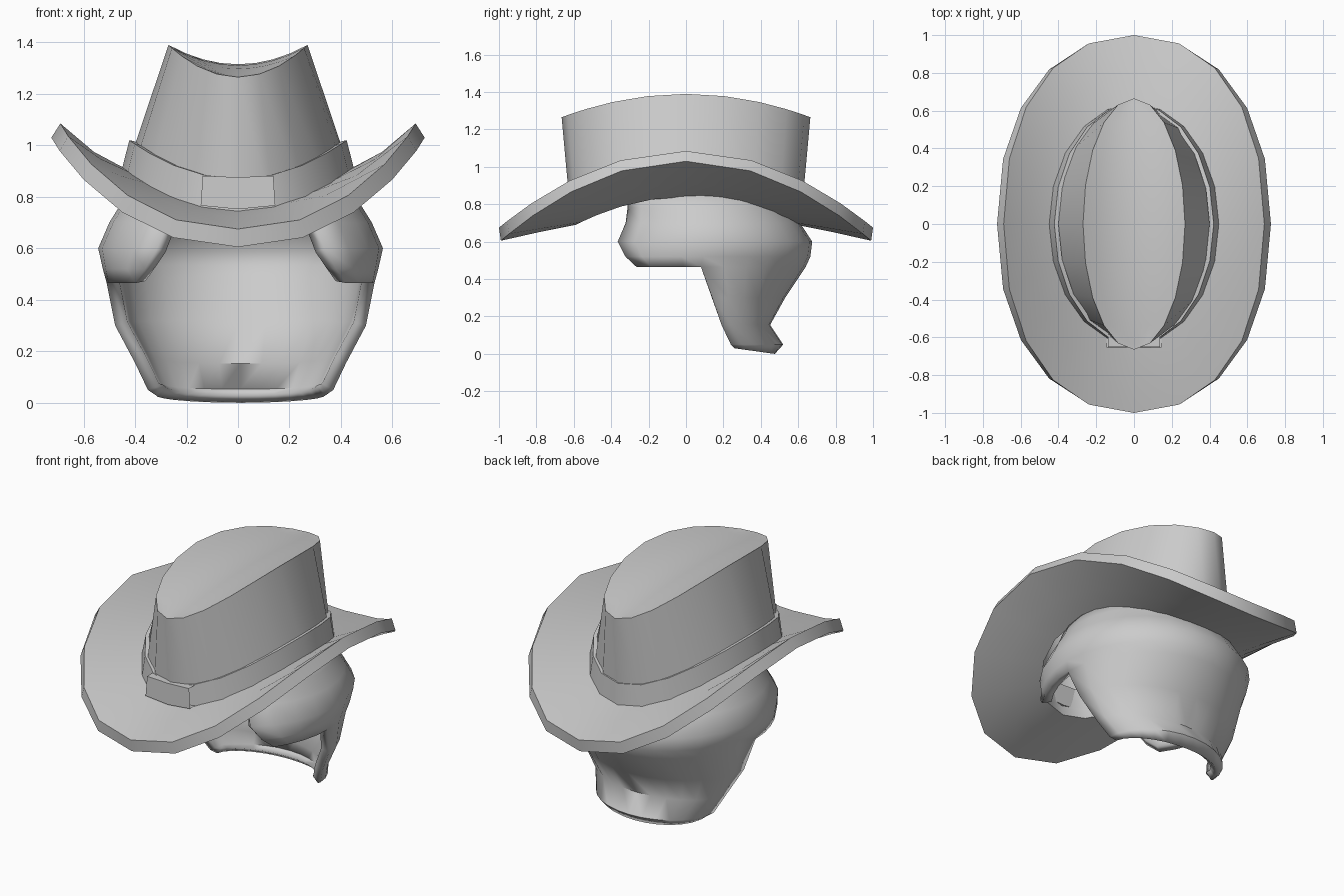
import bpy
import bmesh
from math import sin, cos, pi, radians, copysign

if "Cube" in bpy.data.objects:
    bpy.data.objects.remove(bpy.data.objects["Cube"], do_unlink=True)

GREY = (0.6, 0.6, 0.6, 1)
grey = bpy.data.materials.new("plain grey")
grey.use_nodes = True
grey.diffuse_color = GREY
grey.node_tree.nodes["Principled BSDF"].inputs["Base Color"].default_value = GREY

SEG = 20


def spow(v, p):
    return copysign(abs(v) ** p, v)


def ring(rx, ry, z_side, z_end, power=1.0, start=0.0, stop=2 * pi, count=SEG):
    """Oval whose height sags from the sides (x ends) to the front and back."""
    pts = []
    for i in range(count):
        a = start + (stop - start) * i / SEG
        s = spow(sin(a), power)
        pts.append((rx * spow(cos(a), power), ry * s, z_side + (z_end - z_side) * s * s))
    return pts


def add_rows(bm, rows, wrap_cols=False, wrap_rows=False):
    grid = [[bm.verts.new(p) for p in row] for row in rows]
    n = len(grid[0])
    for r in range(len(grid) - (0 if wrap_rows else 1)):
        top, low = grid[r], grid[(r + 1) % len(grid)]
        for c in range(n - (0 if wrap_cols else 1)):
            d = (c + 1) % n
            bm.faces.new((top[c], low[c], low[d], top[d]))


def finish(name, bm, angle=40, recalc=True):
    bmesh.ops.remove_doubles(bm, verts=bm.verts, dist=0.0005)
    bmesh.ops.dissolve_degenerate(bm, edges=bm.edges, dist=0.0005)
    if recalc:
        bmesh.ops.recalc_face_normals(bm, faces=bm.faces)
    mesh = bpy.data.meshes.new(name)
    bm.to_mesh(mesh)
    bm.free()
    mesh.materials.append(grey)
    obj = bpy.data.objects.new(name, mesh)
    bpy.context.collection.objects.link(obj)
    bpy.ops.object.select_all(action="DESELECT")
    obj.select_set(True)
    bpy.context.view_layer.objects.active = obj
    bpy.ops.object.shade_smooth_by_angle(angle=radians(angle))
    return obj


# Brim: thick oval ring with raised sides
bm = bmesh.new()
add_rows(bm, [ring(0.42, 0.60, 0.90, 0.75),
              ring(0.56, 0.80, 0.975, 0.72, 0.95),
              ring(0.69, 1.00, 1.085, 0.675, 0.9),
              ring(0.725, 0.99, 1.03, 0.605, 0.9),
              ring(0.57, 0.79, 0.915, 0.65, 0.95),
              ring(0.42, 0.59, 0.84, 0.69)], True, True)
finish("hat_brim", bm)

# Crown: tapered wall with a creased, scooped top
TOP_X, TOP_Y, TOP_Z, DROP = 0.27, 0.665, 1.39, 0.125
bm = bmesh.new()
add_rows(bm, [ring(TOP_X, TOP_Y, TOP_Z, TOP_Z - DROP),
              ring(0.445, 0.615, 0.87, 0.72)], True)
cap = []
for i in range(SEG // 2 + 1):
    a = pi / 2 - pi * i / (SEG // 2)
    half, s = TOP_X * cos(a), sin(a)
    edge = TOP_Z - DROP * s * s
    mid = 1.315 - 0.05 * s * s
    cap.append([(half * k / 4, TOP_Y * s, mid + (edge - mid) * (k / 4) ** 2)
                for k in range(-4, 5)])
add_rows(bm, cap)
finish("hat_crown", bm)

# Band round the base of the crown
bm = bmesh.new()
add_rows(bm, [ring(0.40, 0.61, 1.015, 0.87), ring(0.422, 0.635, 1.02, 0.87),
              ring(0.453, 0.638, 0.90, 0.735), ring(0.43, 0.60, 0.90, 0.735)], True, True)
finish("hat_band", bm)

# Tab on the front of the band
bm = bmesh.new()
add_rows(bm, [[(x * w, y, z + abs(x) * lift) for x in (-1, 0, 1)]
              for w, y, z, lift in ((0.137, -0.59, 0.876, 0.006),
                                    (0.137, -0.652, 0.876, 0.006),
                                    (0.145, -0.655, 0.752, 0.014),
                                    (0.145, -0.59, 0.752, 0.014))], wrap_rows=True)
finish("band_tab", bm)

# Hair: open-fronted shell; sideburns stop high, the nape flares at the bottom
# Each level: height, half width, middle y, back y, sideburn sweep in degrees
LEVELS = [(0.90, 0.40, 0.08, 0.53, 62), (0.78, 0.46, 0.09, 0.56, 59),
          (0.70, 0.51, 0.10, 0.61, 56), (0.60, 0.553, 0.10, 0.675, 54),
          (0.52, 0.535, 0.09, 0.665, 46), (0.465, 0.52, 0.08, 0.64, 38),
          (0.30, 0.487, 0.14, 0.53, 0), (0.155, 0.41, 0.19, 0.45, 0),
          (0.05, 0.36, 0.24, 0.52, 0), (0.03, 0.33, 0.26, 0.475, 0)]
SIDE, BACK = 4, 14


def hair_point(level, a):
    z, rx, mid, back, _ = level
    if z < 0.04:
        z -= 0.03 * sin(a)
    return (0.01 + rx * cos(a), mid + (back - mid) * sin(a), z)


bm = bmesh.new()
upper = LEVELS[:6]
add_rows(bm, [[hair_point(l, pi * i / BACK) for i in range(BACK + 1)] for l in LEVELS])
for base, sign in ((0, -1), (pi, 1)):
    steps = range(SIDE, -1, -1) if sign < 0 else range(SIDE + 1)
    add_rows(bm, [[hair_point(l, base + sign * radians(l[4]) * i / SIDE) for i in steps]
                  for l in upper])
hair = finish("hair", bm, 60, recalc=False)
shell = hair.modifiers.new("thickness", "SOLIDIFY")
shell.thickness = 0.05
shell.offset = -1
